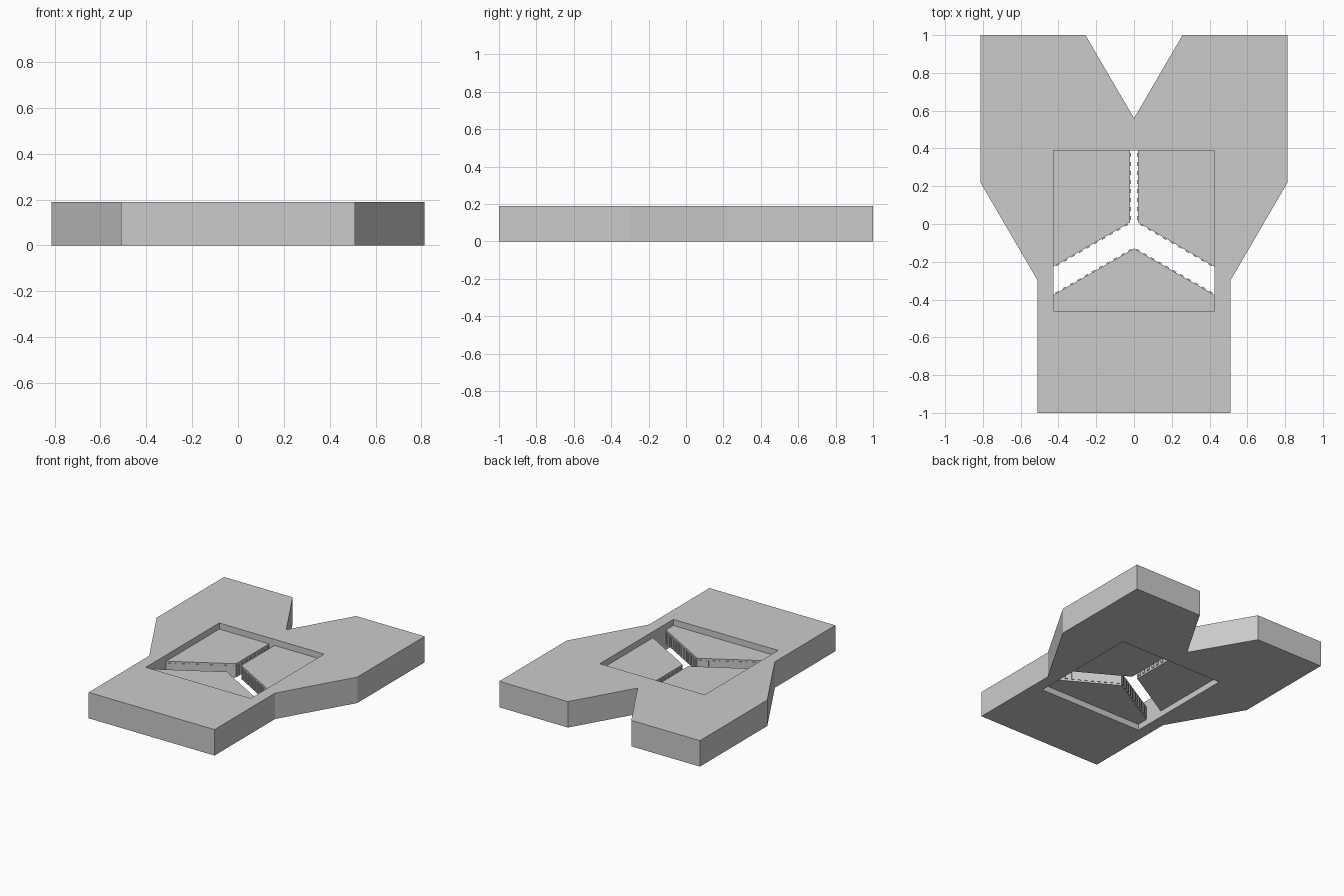
import bpy, bmesh
from mathutils import Vector, Matrix

cube = bpy.data.objects.get("Cube")
if cube:
    bpy.data.objects.remove(cube)

HEIGHT, RECESS = 0.19, 0.045
PLATE = HEIGHT - 2 * RECESS

grey = bpy.data.materials.new("plain grey")
grey.use_nodes = True
grey.diffuse_color = (0.6, 0.6, 0.6, 1)
grey.node_tree.nodes["Principled BSDF"].inputs["Base Color"].default_value = (0.6, 0.6, 0.6, 1)


def finish(name, bm):
    bmesh.ops.recalc_face_normals(bm, faces=bm.faces)
    mesh = bpy.data.meshes.new(name)
    bm.to_mesh(mesh)
    bm.free()
    mesh.materials.append(grey)
    obj = bpy.data.objects.new(name, mesh)
    bpy.context.collection.objects.link(obj)
    return obj


def prism(name, half, z0, z1, on_axis=False):
    """Extrude an outline given by its right half, mirrored across x."""
    left = [(-x, y) for x, y in reversed(half) if x > 0]
    bm = bmesh.new()
    face = bm.faces.new([bm.verts.new((x, y, z0)) for x, y in half + left])
    top = bmesh.ops.extrude_face_region(bm, geom=[face])["geom"]
    verts = [v for v in top if isinstance(v, bmesh.types.BMVert)]
    bmesh.ops.translate(bm, verts=verts, vec=(0, 0, z1 - z0))
    return finish(name, bm)


def cut(target, cutter):
    mod = target.modifiers.new("cut", 'BOOLEAN')
    mod.operation, mod.solver, mod.object = 'DIFFERENCE', 'EXACT', cutter
    bpy.context.view_layer.objects.active = target
    bpy.ops.object.modifier_apply(modifier=mod.name)
    bpy.data.objects.remove(cutter)


# Forked slab
slab = prism("forked_slab", [(0.51, -1), (0.51, -0.3), (0.813, 0.22),
                             (0.813, 1), (0.257, 1), (0, 0.56)], 0, HEIGHT)

# Square recesses above and below
square = [(0.425, -0.46), (0.425, 0.39)]
cut(slab, prism("upper_recess_cutter", square, HEIGHT - RECESS, HEIGHT + 0.1))
cut(slab, prism("lower_recess_cutter", square, -0.1, RECESS))

# Three-armed slot through the middle plate
stem_top, stem_foot = Vector((0.022, 0.39)), Vector((0.022, 0.008))
arm_upper, arm_lower = Vector((0.425, -0.225)), Vector((0.425, -0.375))
crotch = Vector((0, -0.13))
outline = [tuple(p) for p in (crotch, arm_lower, arm_upper, stem_foot, stem_top)]
cut(slab, prism("slot_cutter", outline, RECESS - 0.02, HEIGHT - RECESS + 0.02))

# Small ribs along the slot walls
bm = bmesh.new()
for start, end in ((stem_foot, stem_top), (stem_foot, arm_upper), (crotch, arm_lower)):
    count = round((end - start).length / 0.046)
    for i in range(count):
        p = start.lerp(end, (i + 0.5) / count)
        for side in (1, -1):
            along = Vector(((end - start).x * side, (end - start).y, 0))
            turn = along.to_track_quat('X', 'Z').to_matrix().to_4x4()
            place = Matrix.Translation((p.x * side, p.y, HEIGHT / 2))
            size = Matrix.Diagonal((0.02, 0.012, PLATE * 0.75, 1))
            bmesh.ops.create_cube(bm, size=1, matrix=place @ turn @ size)
finish("slot_ribs", bm)
